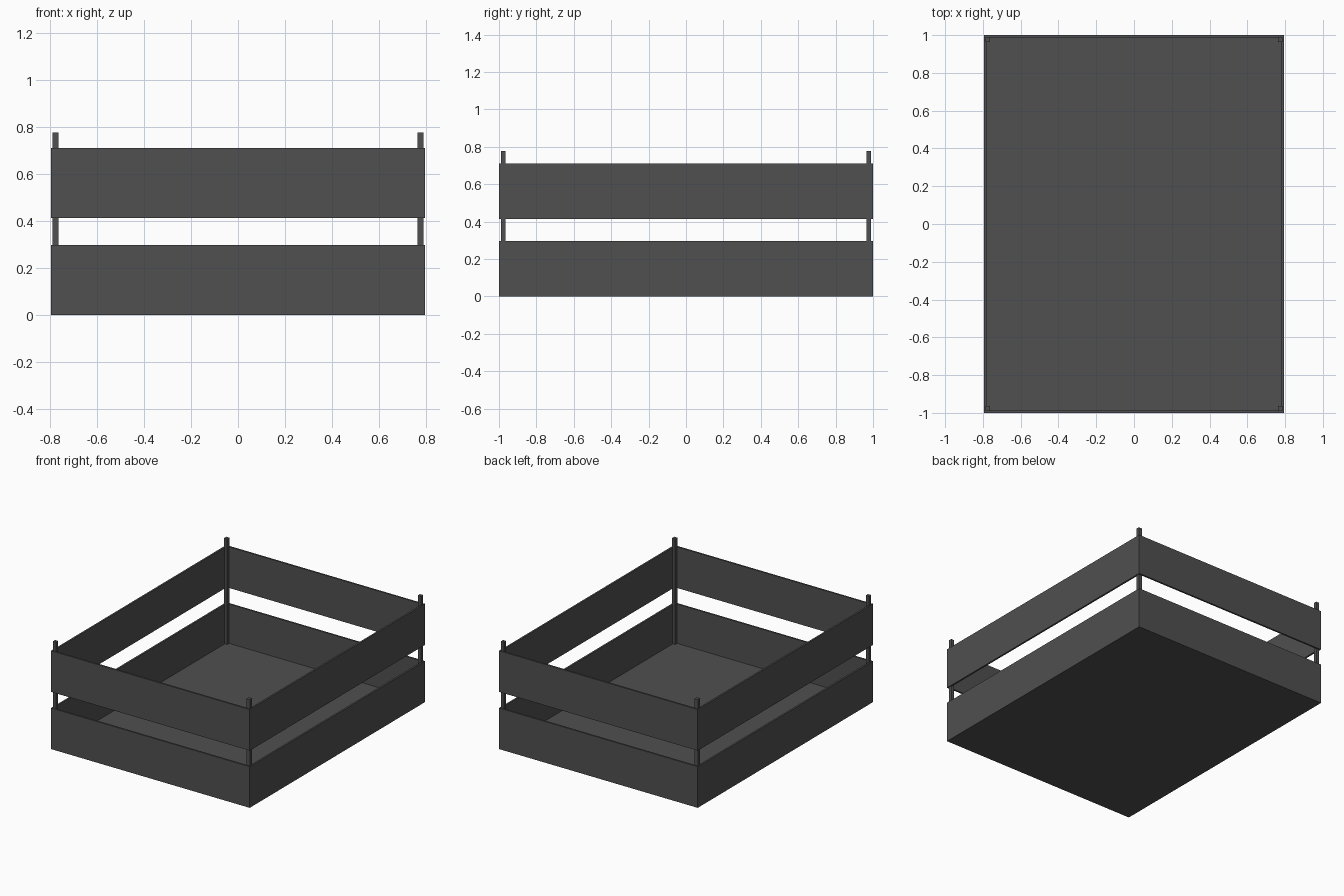
import bpy

if "Cube" in bpy.data.objects:
    bpy.data.objects.remove(bpy.data.objects["Cube"])

HX, HY = 0.794, 1.0      # outer half sizes
T = 0.013                # board thickness
H = 0.297                # board height

grey = bpy.data.materials.new("dark grey")
grey.diffuse_color = (0.08, 0.08, 0.08, 1)
grey.use_nodes = True
grey.node_tree.nodes["Principled BSDF"].inputs["Base Color"].default_value = grey.diffuse_color


def box(name, x0, x1, y0, y1, z0, z1):
    bpy.ops.mesh.primitive_cube_add(
        size=1, location=((x0 + x1) / 2, (y0 + y1) / 2, (z0 + z1) / 2))
    ob = bpy.context.object
    ob.name = name
    ob.scale = (x1 - x0, y1 - y0, z1 - z0)
    bpy.ops.object.transform_apply(location=False, rotation=False, scale=True)
    ob.data.materials.append(grey)
    return ob


# Floor panel, fitted between the lower boards
box("floor", -HX + T, HX - T, -HY + T, HY - T, 0, T)

# Two rings of side boards
for level, z in (("lower", 0.0), ("upper", 0.413)):
    box(level + "_front_board", -HX, HX, -HY, -HY + T, z, z + H)
    box(level + "_back_board", -HX, HX, HY - T, HY, z, z + H)
    box(level + "_left_board", -HX, -HX + T, -HY + T, HY - T, z, z + H)
    box(level + "_right_board", HX - T, HX, -HY + T, HY - T, z, z + H)

# Square corner posts, let slightly into the boards
P0, P1 = 0.007, 0.032    # post faces measured in from the outside
for sx in (-1, 1):
    for sy in (-1, 1):
        xs = sorted((sx * (HX - P0), sx * (HX - P1)))
        ys = sorted((sy * (HY - P0 - 0.004), sy * (HY - P1 - 0.004)))
        name = ("front" if sy < 0 else "back") + ("_left" if sx < 0 else "_right") + "_post"
        box(name, *xs, *ys, 0.005, 0.776)
